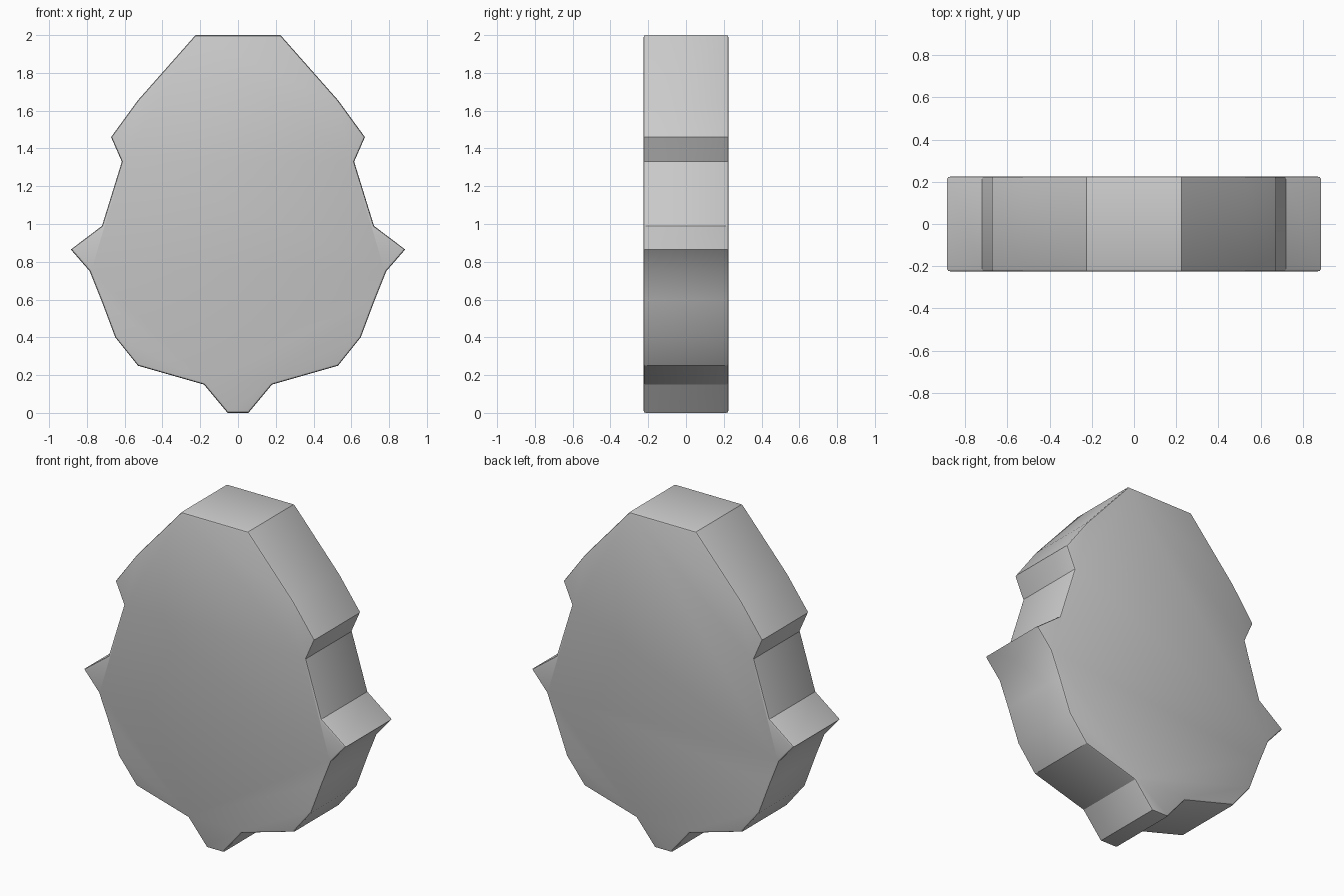
import bpy, bmesh, math

if "Cube" in bpy.data.objects:
    bpy.data.objects.remove(bpy.data.objects["Cube"])

HALF_DEPTH = 0.225

# Right half of the outline (x, z), bottom to top
half = [(0.055, 0.0), (0.18, 0.15), (0.53, 0.25), (0.65, 0.40),
        (0.725, 0.60), (0.785, 0.75), (0.885, 0.865), (0.72, 0.99),
        (0.615, 1.33), (0.672, 1.46), (0.53, 1.655), (0.225, 2.0)]
outline = half + [(-x, z) for x, z in reversed(half)]

# Plaque body: outline extruded front to back
bm = bmesh.new()
front = bm.faces.new([bm.verts.new((x, -HALF_DEPTH, z)) for x, z in outline])
ext = bmesh.ops.extrude_face_region(bm, geom=[front], use_keep_orig=True)
back = [v for v in ext["geom"] if isinstance(v, bmesh.types.BMVert)]
bmesh.ops.translate(bm, verts=back, vec=(0, 2 * HALF_DEPTH, 0))
bmesh.ops.recalc_face_normals(bm, faces=bm.faces[:])

# Softened front and back rims
rim = [e for e in bm.edges if abs(e.verts[0].co.y - e.verts[1].co.y) < 1e-5]
bmesh.ops.bevel(bm, geom=rim, offset=0.012, segments=2, profile=0.5,
                affect='EDGES', clamp_overlap=True)
bmesh.ops.recalc_face_normals(bm, faces=bm.faces[:])

mesh = bpy.data.meshes.new("plaque_body")
bm.to_mesh(mesh)
bm.free()
body = bpy.data.objects.new("plaque_body", mesh)
bpy.context.collection.objects.link(body)

# Smooth rims, crisp outline corners
bpy.context.view_layer.objects.active = body
body.select_set(True)
bpy.ops.object.shade_smooth_by_angle(angle=math.radians(30))
